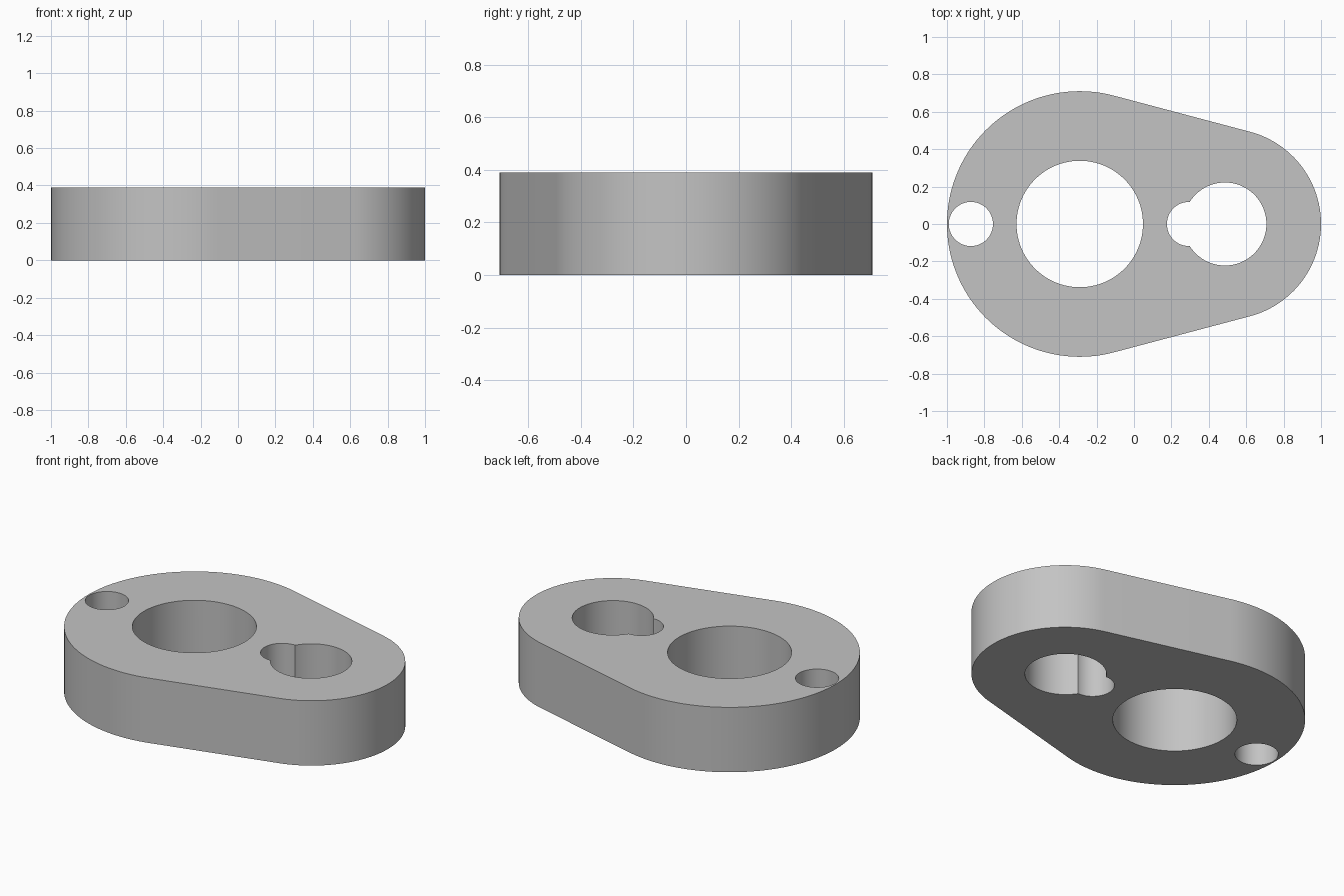
import bpy
import bmesh
import math

cube = bpy.data.objects.get("Cube")
if cube:
    bpy.data.objects.remove(cube, do_unlink=True)

HEIGHT = 0.39
BIG_X, BIG_R = -0.29, 0.71
SMALL_X, SMALL_R = 0.49, 0.51

grey = bpy.data.materials.new("plain grey")
grey.use_nodes = True
grey.diffuse_color = (0.55, 0.55, 0.55, 1)
grey.node_tree.nodes["Principled BSDF"].inputs["Base Color"].default_value = grey.diffuse_color


def arc(cx, radius, start, end, steps):
    angles = [start + (end - start) * i / steps for i in range(steps + 1)]
    return [(cx + radius * math.cos(a), radius * math.sin(a)) for a in angles]


def prism(name, outline, bottom, top):
    """Extrude a closed outline upward into a solid."""
    bm = bmesh.new()
    face = bm.faces.new([bm.verts.new((x, y, bottom)) for x, y in outline])
    grown = bmesh.ops.extrude_face_region(bm, geom=[face])["geom"]
    moved = [v for v in grown if isinstance(v, bmesh.types.BMVert)]
    bmesh.ops.translate(bm, verts=moved, vec=(0, 0, top - bottom))
    bmesh.ops.recalc_face_normals(bm, faces=bm.faces)
    mesh = bpy.data.meshes.new(name)
    bm.to_mesh(mesh)
    bm.free()
    mesh.materials.append(grey)
    obj = bpy.data.objects.new(name, mesh)
    bpy.context.collection.objects.link(obj)
    return obj


# Plate: two round ends joined by straight tangent sides
tangent = math.acos((BIG_R - SMALL_R) / (SMALL_X - BIG_X))
outline = arc(SMALL_X, SMALL_R, -tangent, tangent, 48)
outline += arc(BIG_X, BIG_R, tangent, 2 * math.pi - tangent, 80)
plate = prism("link_plate", outline, 0, HEIGHT)
bpy.ops.object.select_all(action="DESELECT")
bpy.context.view_layer.objects.active = plate
plate.select_set(True)

# Through holes: main bore, second bore with its side notch, and end pin hole
holes = {
    "main_bore": (BIG_X, 0.338),
    "second_bore": (0.486, 0.222),
    "bore_notch": (0.294, 0.118),
    "pin_hole": (-0.872, 0.118),
}
for name, (cx, radius) in holes.items():
    ring = arc(cx, radius, 0, 2 * math.pi, 96)[:-1]
    cutter = prism(name + "_cutter", ring, -0.1, HEIGHT + 0.1)
    cutter.hide_render = True
    cut = plate.modifiers.new(name, "BOOLEAN")
    cut.operation = "DIFFERENCE"
    cut.solver = "EXACT"
    cut.object = cutter
    bpy.ops.object.modifier_apply(modifier=cut.name)
    bpy.data.objects.remove(cutter, do_unlink=True)

bpy.ops.object.shade_smooth_by_angle(angle=math.radians(30))
